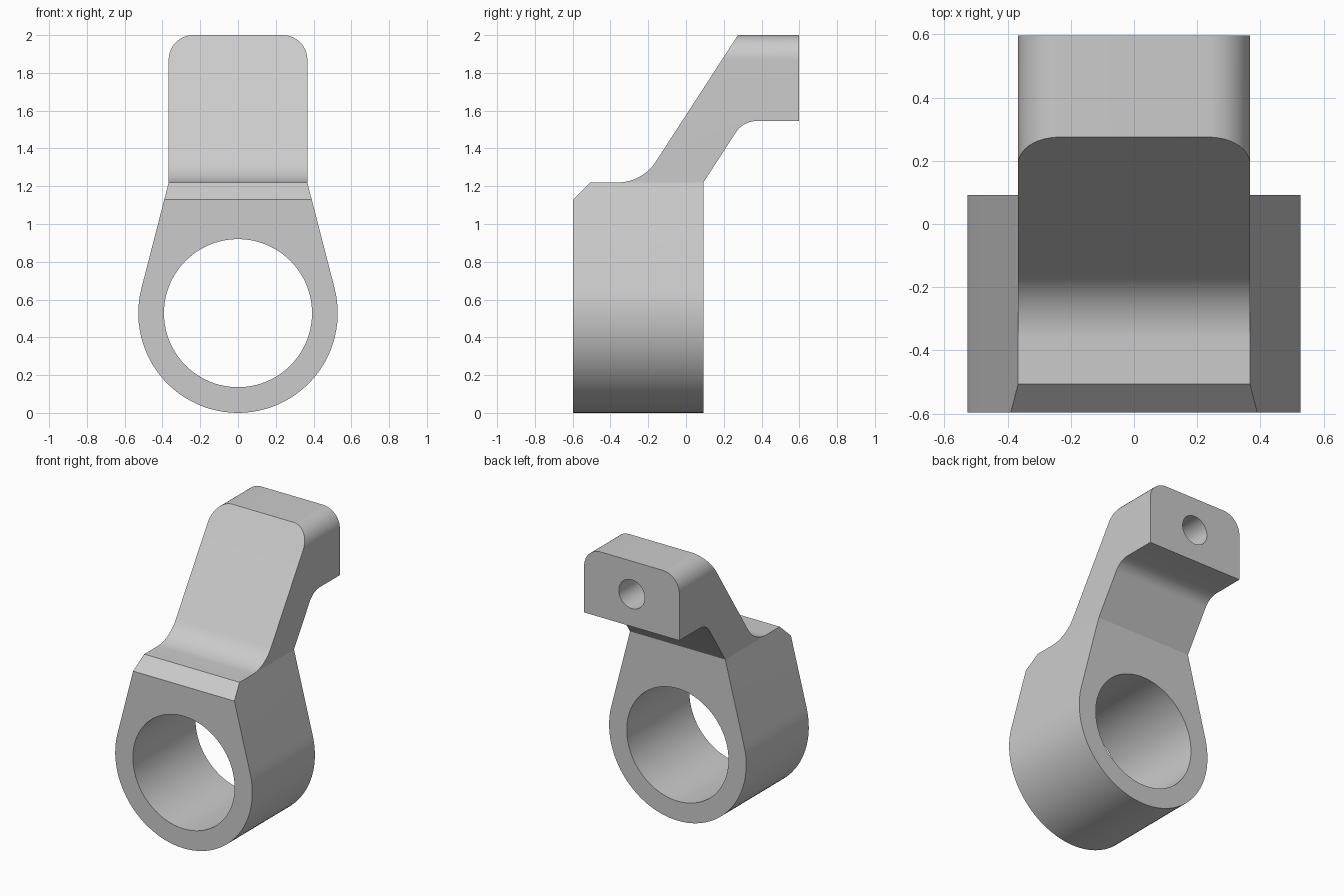
import bpy, bmesh
from math import radians, sin, cos, asin, atan2, hypot, tan, pi
from mathutils import Vector

cube = bpy.data.objects.get("Cube")
if cube:
    bpy.data.objects.remove(cube, do_unlink=True)

# Main dimensions
RING_Z, RING_R, BORE_R = 0.528, 0.528, 0.392
ARM_HALF, SHOULDER_Z, TOP_Z = 0.367, 1.22, 2.0
FRONT_Y, RING_BACK_Y, BACK_Y = -0.597, 0.092, 0.597
SLOPE = 1.54

metal = bpy.data.materials.new("plain grey")
metal.use_nodes = True
grey = (0.6, 0.6, 0.6, 1)
metal.diffuse_color = grey
metal.node_tree.nodes["Principled BSDF"].inputs["Base Color"].default_value = grey


def arc(cx, cy, r, start, end, step=radians(4)):
    """Points along an arc, both ends included."""
    n = max(2, round(abs(end - start) / step))
    return [(cx + r * cos(start + (end - start) * i / n),
             cy + r * sin(start + (end - start) * i / n)) for i in range(n + 1)]


def fillet(before, corner, after, r):
    """Rounded corner between two straight edges."""
    c = Vector(corner)
    u, v = (Vector(before) - c).normalized(), (Vector(after) - c).normalized()
    half = u.angle(v) / 2
    centre = c + (u + v).normalized() * r / sin(half)
    p, q = c + u * r / tan(half) - centre, c + v * r / tan(half) - centre
    start = atan2(p.y, p.x)
    turn = (atan2(q.y, q.x) - start + pi) % (2 * pi) - pi
    return arc(centre.x, centre.y, r, start, start + turn)


def prism(name, points, axis, low, high):
    """Extrude a profile along x (points are y, z) or y (points are x, z)."""
    place = (lambda a, b, d: (d, a, b)) if axis == "x" else (lambda a, b, d: (a, d, b))
    bm = bmesh.new()
    face = bm.faces.new([bm.verts.new(place(a, b, low)) for a, b in points])
    out = bmesh.ops.extrude_face_region(bm, geom=[face])
    moved = [g for g in out["geom"] if isinstance(g, bmesh.types.BMVert)]
    bmesh.ops.translate(bm, verts=moved, vec=Vector(place(0, 0, high - low)))
    bmesh.ops.recalc_face_normals(bm, faces=bm.faces)
    mesh = bpy.data.meshes.new(name)
    bm.to_mesh(mesh)
    bm.free()
    mesh.materials.append(metal)
    obj = bpy.data.objects.new(name, mesh)
    bpy.context.collection.objects.link(obj)
    return obj


def combine(target, tool, operation):
    tool.hide_render = True
    mod = target.modifiers.new(operation, "BOOLEAN")
    mod.object, mod.operation, mod.solver = tool, operation, "EXACT"
    bpy.context.view_layer.objects.active = target
    bpy.ops.object.modifier_apply(modifier=mod.name)
    bpy.data.objects.remove(tool, do_unlink=True)


# Front outline: round ring, tangent tapered flanks, upright arm with round corners
rise = SHOULDER_Z - RING_Z
dist = hypot(ARM_HALF, rise)
tangent = atan2(rise, ARM_HALF) - (pi / 2 - asin(RING_R / dist))
front = arc(0, RING_Z, RING_R, pi - tangent, 2 * pi + tangent)
front += [(ARM_HALF, SHOULDER_Z)]
right_corner = fillet((ARM_HALF, SHOULDER_Z), (ARM_HALF, TOP_Z), (0, TOP_Z), 0.13)
front += right_corner + [(-x, z) for x, z in reversed(right_corner)]
front += [(-ARM_HALF, SHOULDER_Z)]
bracket = prism("clamp_bracket", front, "y", -1, 1)

# Side outline: chamfered ring block, sloping neck and rear mounting head
head_z, over_z, under_z = 1.545, TOP_Z + 0.1, -0.1
crest = (0.275 + (over_z - TOP_Z) / SLOPE, over_z)
root = (0.275 - (TOP_Z - SHOULDER_Z) / SLOPE, SHOULDER_Z)
neck = (RING_BACK_Y, SHOULDER_Z)
under = (RING_BACK_Y + (head_z - SHOULDER_Z) / SLOPE, head_z)
side = [(FRONT_Y, under_z), (RING_BACK_Y, under_z), neck]
side += fillet(neck, under, (BACK_Y, head_z), 0.13)
side += [(BACK_Y, head_z), (BACK_Y, over_z), crest]
side += fillet(crest, root, (FRONT_Y, SHOULDER_Z), 0.24)
side += [(FRONT_Y + 0.09, SHOULDER_Z), (FRONT_Y, SHOULDER_Z - 0.09)]
combine(bracket, prism("side_outline", side, "x", -0.8, 0.8), "INTERSECT")

# Main bore and blind mounting hole in the rear face
bore = arc(0, RING_Z, BORE_R, 0, 2 * pi)[:-1]
combine(bracket, prism("bore_cutter", bore, "y", -1, 1), "DIFFERENCE")
hole = arc(0, 1.77, 0.1, 0, 2 * pi, radians(7.5))[:-1]
combine(bracket, prism("hole_cutter", hole, "y", BACK_Y - 0.3, 1), "DIFFERENCE")

# Smooth curved walls, crisp edges
bpy.ops.object.select_all(action="DESELECT")
bracket.select_set(True)
bpy.context.view_layer.objects.active = bracket
bpy.ops.object.shade_smooth_by_angle(angle=radians(11))
